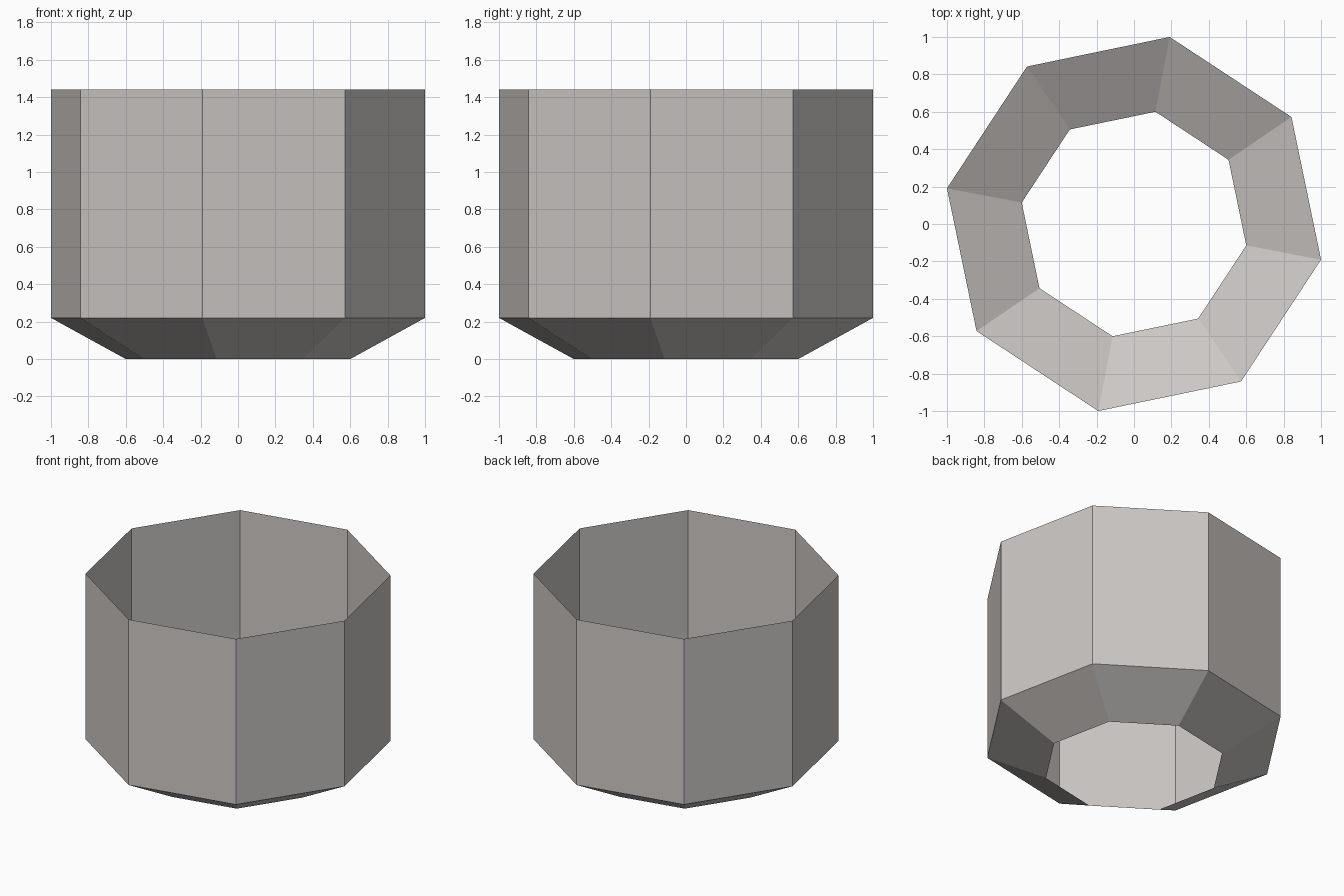
import bpy
import bmesh
import math

cube = bpy.data.objects.get("Cube")
if cube:
    bpy.data.objects.remove(cube, do_unlink=True)

SIDES = 8
TURN = math.radians(-10.8)
# Radius and height of each ring, from the open base to the open rim
PROFILE = [(0.611, 0.0), (1.018, 0.22), (1.018, 1.44)]


def make_material(name, colour):
    mat = bpy.data.materials.new(name)
    mat.use_nodes = True
    mat.diffuse_color = colour
    mat.node_tree.nodes["Principled BSDF"].inputs["Base Color"].default_value = colour
    return mat


def add_ring(bm, radius, z):
    angles = [TURN + math.tau * i / SIDES for i in range(SIDES)]
    return [bm.verts.new((radius * math.cos(a), radius * math.sin(a), z)) for a in angles]


# Single-walled octagonal shell, open at the top and bottom
bm = bmesh.new()
rings = [add_ring(bm, r, z) for r, z in PROFILE]
for low, high in zip(rings, rings[1:]):
    for i in range(SIDES):
        j = (i + 1) % SIDES
        bm.faces.new((low[i], low[j], high[j], high[i]))

mesh = bpy.data.meshes.new("octagonal_shell")
bm.to_mesh(mesh)
bm.free()
mesh.materials.append(make_material("warm grey", (0.60, 0.57, 0.55, 1.0)))
shell = bpy.data.objects.new("octagonal_shell", mesh)
bpy.context.collection.objects.link(shell)
